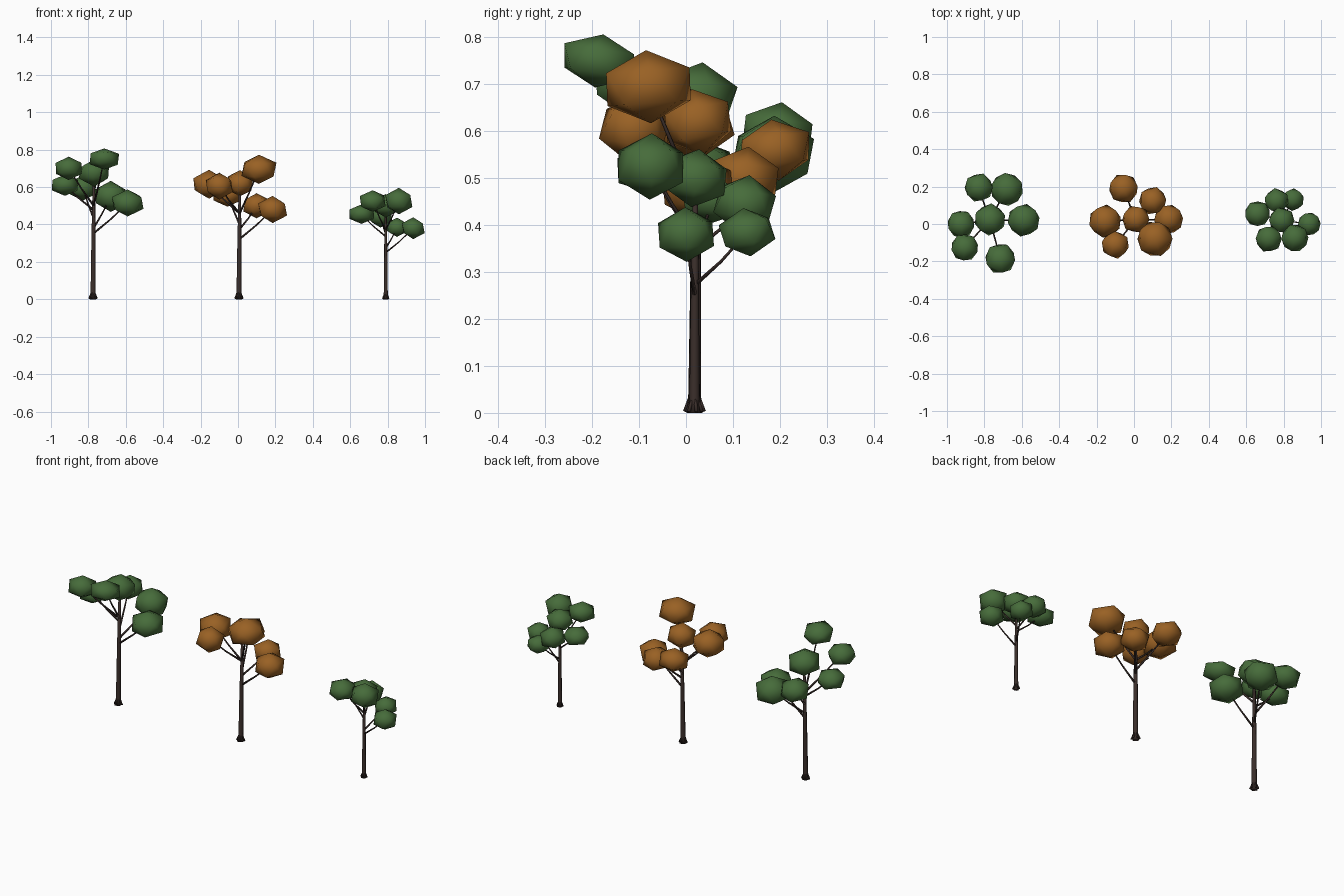
import bpy, bmesh, math, random
from mathutils import Vector, Matrix

random.seed(4)
if "Cube" in bpy.data.objects:
    bpy.data.objects.remove(bpy.data.objects["Cube"])


def make_material(name, rgb):
    mat = bpy.data.materials.new(name)
    mat.use_nodes = True
    mat.diffuse_color = (*rgb, 1)
    bsdf = mat.node_tree.nodes["Principled BSDF"]
    bsdf.inputs["Base Color"].default_value = (*rgb, 1)
    bsdf.inputs["Roughness"].default_value = 0.9
    return mat


GREEN = make_material("leaf_green", (0.062, 0.15, 0.043))
ORANGE = make_material("leaf_orange", (0.32, 0.12, 0.018))
BARK = make_material("dark_bark", (0.042, 0.027, 0.023))


def make_object(name, bm, mat):
    bmesh.ops.recalc_face_normals(bm, faces=bm.faces)
    mesh = bpy.data.meshes.new(name)
    bm.to_mesh(mesh)
    bm.free()
    mesh.materials.append(mat)
    for poly in mesh.polygons:
        poly.use_smooth = True
    obj = bpy.data.objects.new(name, mesh)
    bpy.context.collection.objects.link(obj)
    return obj


def add_tube(bm, points, radii, sides):
    """Tapered tube whose rings face along the whole path."""
    turn = (points[-1] - points[0]).to_track_quat("Z", "Y")
    rings = []
    for point, radius in zip(points, radii):
        ring = []
        for i in range(sides):
            a = math.tau * i / sides
            offset = Vector((math.cos(a), math.sin(a), 0)) * radius
            ring.append(bm.verts.new(point + turn @ offset))
        rings.append(ring)
    for low, high in zip(rings, rings[1:]):
        for i in range(sides):
            j = (i + 1) % sides
            bm.faces.new((low[i], low[j], high[j], high[i]))
    bm.faces.new(rings[0][::-1])
    bm.faces.new(rings[-1])


def build_trunk(name, base, top, size):
    bm = bmesh.new()
    path = [base.lerp(top, t) for t in (0, 0.06, 0.5, 1)]
    add_tube(bm, path, [r * size for r in (0.017, 0.0135, 0.011, 0.006)], 8)
    # Root flare: short spurs leaning out from the foot
    for i in range(6):
        a = math.tau * (i + 0.25) / 6
        out = Vector((math.cos(a), math.sin(a), 0)) * size
        foot = base + out * 0.021 + Vector((0, 0, 0.003))
        neck = base + out * 0.009 + Vector((0, 0, 0.036 * size))
        add_tube(bm, [foot, neck], [0.005 * size, 0.004 * size], 5)
    make_object(name, bm, BARK)


def build_branch(name, start, end, size):
    bm = bmesh.new()
    mid = start.lerp(end, 0.5) - Vector((0, 0, 0.006))
    add_tube(bm, [start, mid, end], [r * size for r in (0.006, 0.0045, 0.003)], 5)
    make_object(name, bm, BARK)


def build_leaf_clump(name, centre, radius, half_height, mat):
    bm = bmesh.new()
    bmesh.ops.create_icosphere(bm, subdivisions=1, radius=1)
    spin = Matrix.Rotation(random.uniform(0, math.tau), 4, "Z")
    lean = Matrix.Rotation(random.uniform(-0.2, 0.2), 4, "X")
    scale = Matrix.Diagonal((radius * 1.08, radius * 1.08, half_height * 1.04, 1))
    bmesh.ops.transform(bm, verts=bm.verts,
                        matrix=Matrix.Translation(centre) @ lean @ scale @ spin)
    make_object(name, bm, mat)


def build_tree(name, trunk_x, size, mat, clumps):
    """Clumps are x, y, z, radius, half height in hundredths; the first tops the trunk."""
    base = Vector((trunk_x, 0.018, 0))
    top = Vector(clumps[0][:3]) / 100
    build_trunk(name + "_trunk", base, top, size)
    for i, (x, y, z, radius, half) in enumerate(clumps):
        centre = Vector((x, y, z)) / 100
        build_leaf_clump(f"{name}_leaf_clump_{i}", centre, radius / 100, half / 100, mat)
        if i:
            reach = (centre - base).xy.length
            fork = min(centre.z - 0.88 * reach, top.z * 0.74)
            start = base.lerp(top, fork / top.z)
            build_branch(f"{name}_branch_{i}", start, centre, size)


build_tree("tall_green_tree", -0.775, 1.0, GREEN, [
    (-77, 2.4, 67.5, 8.5, 7),
    (-83, 19.5, 59.5, 7.8, 6.5),
    (-68, 18.5, 55, 9, 8),
    (-59, 2, 51.5, 8.8, 7),
    (-92.5, 0, 61, 7.5, 5.5),
    (-90.5, -12.5, 70, 7.5, 6),
    (-71.5, -18.5, 75, 8.3, 5.5),
])
build_tree("orange_tree", 0.005, 1.0, ORANGE, [
    (1, 2.5, 62, 7.5, 6.8),
    (-5.6, 19, 56, 8, 6.3),
    (10, 12.5, 50, 7.5, 6.5),
    (18.5, 2.5, 48, 8, 7),
    (-15.5, 1.5, 61.5, 8.8, 7.5),
    (-10, -11, 60.5, 7.5, 7),
    (11.2, -8, 69.5, 9.7, 7.5),
])
build_tree("small_green_tree", 0.79, 0.8, GREEN, [
    (79, 2, 50, 7, 6),
    (76.2, 12.5, 44.5, 6.6, 6),
    (85, 13, 38.5, 6, 5),
    (66, 5.5, 45.5, 7, 5),
    (93.7, 0, 38, 6.3, 5.6),
    (72, -8, 52.5, 7.2, 5.6),
    (86, -7.5, 52.5, 7.5, 6.8),
])
